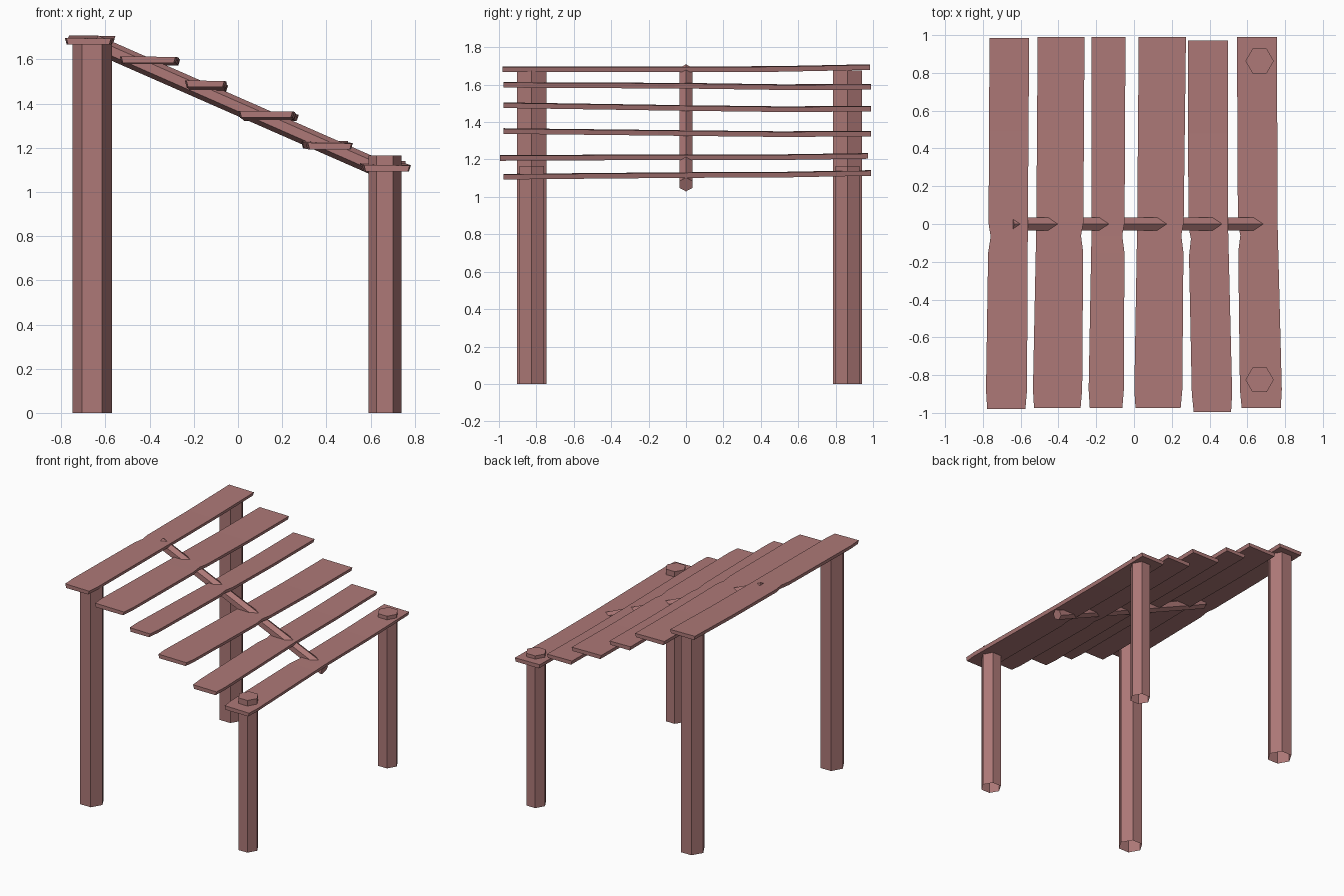
import bpy, bmesh
from math import pi
from mathutils import Vector, Matrix

if "Cube" in bpy.data.objects:
    bpy.data.objects.remove(bpy.data.objects["Cube"])

wood = bpy.data.materials.new("weathered_wood")
wood.diffuse_color = (0.42, 0.19, 0.185, 1)
wood.use_nodes = True
wood.node_tree.nodes["Principled BSDF"].inputs["Base Color"].default_value = wood.diffuse_color


def add_object(name, bm):
    bmesh.ops.recalc_face_normals(bm, faces=bm.faces)
    mesh = bpy.data.meshes.new(name)
    bm.to_mesh(mesh)
    bm.free()
    mesh.materials.append(wood)
    obj = bpy.data.objects.new(name, mesh)
    bpy.context.collection.objects.link(obj)
    return obj


def hex_bar(name, start, end, radius, open_start=False):
    """Six-sided bar from start to end, corners pointing along x (or up/down when tilted)."""
    a, b = Vector(start), Vector(end)
    axis = (b - a).normalized()
    side = Vector((0, 1, 0))
    point = side.cross(axis).normalized()
    bm = bmesh.new()
    rings = []
    for p in (a, b):
        ring = []
        for i in range(6):
            d = Matrix.Rotation(i * pi / 3, 3, axis) @ point
            ring.append(bm.verts.new(p + d * radius))
        rings.append(ring)
    for i in range(6):
        j = (i + 1) % 6
        bm.faces.new((rings[0][i], rings[0][j], rings[1][j], rings[1][i]))
    bm.faces.new(rings[1])
    if not open_start:
        bm.faces.new(rings[0])
    obj = add_object(name, bm)
    # open tubes: make sure the walls face outwards
    for poly in obj.data.polygons:
        mid = (a + b) / 2
        if (poly.center - mid).dot(poly.normal) < 0:
            poly.flip()
    return obj


def mix(values, t):
    """Piecewise linear back / middle / front value, t from 0 to 1."""
    a, b, c = values
    return a + (b - a) * t * 2 if t < 0.5 else b + (c - b) * (t * 2 - 1)


def plank(name, left, right, top, y_back, y_front, notch, thick=0.03):
    """Rough board along y; a chipped edge near the middle and worn front corners."""
    bm = bmesh.new()
    rings = []
    for t in (0, 0.25, 0.5, 0.535, 0.58, 0.8, 0.95, 1):
        y = y_back + (y_front - y_back) * t
        xl, xr, z = mix(left, t), mix(right, t), mix(top, t)
        if t == 0.535:
            xl += 0.012 if notch == "left" else 0
            xr -= 0.012 if notch == "right" else 0
        if t == 1:
            xl += 0.008
            xr -= 0.008
        if t == 0.25:
            z -= 0.004
        low = 0.008
        ring = [(xl, z), (xr, z - 0.003), (xr - low, z - thick), (xl + low, z - thick)]
        rings.append([bm.verts.new((x, y, h)) for x, h in ring])
    for r0, r1 in zip(rings, rings[1:]):
        for i in range(4):
            j = (i + 1) % 4
            bm.faces.new((r0[i], r0[j], r1[j], r1[i]))
    bm.faces.new(rings[0])
    bm.faces.new(rings[-1])
    add_object(name, bm)


# Four posts: tall pair on the left, short pair poking through the lowest plank
for side, y in (("front", -0.825), ("back", 0.863)):
    hex_bar(f"{side}_tall_post", (-0.66, y, 0), (-0.66, y, 1.675), 0.09, True)
    hex_bar(f"{side}_short_post", (0.665, y, 0), (0.665, y, 1.165), 0.075, True)

# Sloping rafter under the planks
hex_bar("sloping_rafter", (-0.65, 0, 1.672), (0.73, 0, 1.066), 0.04)

# Roof planks, stepped from high to low: left edge, right edge, top height, ends, chip
planks = [
    ((-0.765, -0.77, -0.785), (-0.555, -0.562, -0.567), (1.709, 1.697, 1.697), 0.985, -0.98, "left"),
    ((-0.51, -0.517, -0.537), (-0.262, -0.268, -0.275), (1.603, 1.609, 1.614), 0.99, -0.975, "right"),
    ((-0.224, -0.224, -0.242), (-0.045, -0.05, -0.054), (1.486, 1.49, 1.505), 0.99, -0.975, "right"),
    ((0.025, 0.017, 0.0), (0.275, 0.263, 0.255), (1.353, 1.356, 1.367), 0.99, -0.975, "right"),
    ((0.285, 0.288, 0.308), (0.497, 0.498, 0.522), (1.234, 1.228, 1.223), 0.972, -0.995, "left"),
    ((0.545, 0.55, 0.562), (0.757, 0.76, 0.785), (1.143, 1.132, 1.123), 0.99, -0.975, "left"),
]
for i, p in enumerate(planks):
    plank(f"roof_plank_{i + 1}", *p)
